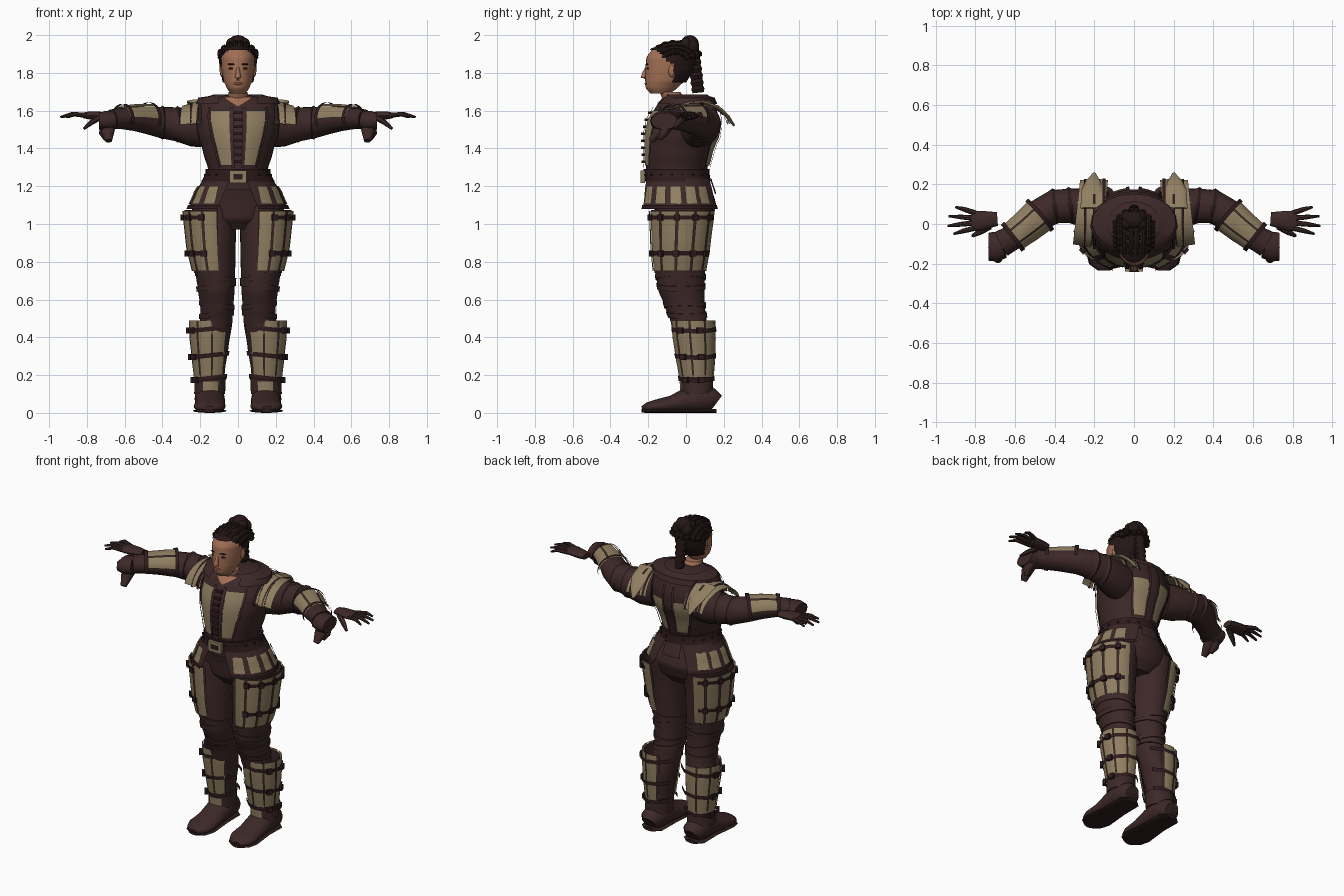
import bpy, bmesh, math
from mathutils import Vector, Matrix

if "Cube" in bpy.data.objects:
    bpy.data.objects.remove(bpy.data.objects["Cube"])


def material(name, *rgb):
    m = bpy.data.materials.new(name)
    m.use_nodes = True
    m.diffuse_color = (*rgb, 1)
    m.node_tree.nodes["Principled BSDF"].inputs["Base Color"].default_value = (*rgb, 1)
    return m


CLOTH = material("maroon leather", .047, .021, .021)
STRAP = material("dark strap", .027, .011, .012)
PLATE = material("tan plate", .28, .21, .12)
SKIN = material("skin", .36, .16, .09)
LIPS = material("lips", .22, .07, .05)
HAIR = material("dark hair", .018, .008, .008)


def finish(bm, name, mat, mirror=False, thick=0):
    if thick:
        bmesh.ops.solidify(bm, geom=bm.faces[:], thickness=thick)
    bmesh.ops.recalc_face_normals(bm, faces=bm.faces[:])
    mesh = bpy.data.meshes.new(name)
    bm.to_mesh(mesh)
    bm.free()
    mesh.materials.append(mat)
    mesh.shade_smooth()
    mesh.set_sharp_from_angle(angle=math.radians(40))
    ob = bpy.data.objects.new(name, mesh)
    bpy.context.collection.objects.link(ob)
    if mirror:
        mod = ob.modifiers.new("Mirror", 'MIRROR')
        mod.use_mirror_merge = False
    return ob


def loft(bm, rings, closed):
    rows = [[bm.verts.new(p) for p in r] for r in rings]
    n = len(rows[0])
    for a, b in zip(rows, rows[1:]):
        for i in range(n if closed else n - 1):
            j = (i + 1) % n
            bm.faces.new((a[i], a[j], b[j], b[i]))
    if closed:
        bm.faces.new(rows[0][::-1])
        bm.faces.new(rows[-1])


def arc(a0, a1, n):
    return [math.radians(a0 + (a1 - a0) * i / n) for i in range(n + 1)]


def section(secs, z):
    # secs: (z, centre x, centre y, radius x, radius y), rising
    for a, b in zip(secs, secs[1:]):
        if z <= b[0]:
            break
    t = min(max((z - a[0]) / (b[0] - a[0]), 0), 1)
    t = t * t * (3 - 2 * t) * .4 + t * .6
    return [p + (q - p) * t for p, q in zip(a, b)][1:]


def ring(secs, z, angles, grow=0, tilt=0):
    cx, cy, rx, ry = section(secs, z)
    return [Vector((cx + (rx + grow) * math.cos(t), cy + (ry + grow) * math.sin(t),
                    z + tilt * math.cos(t))) for t in angles]


def body(name, secs, mat, mirror=False, grow=0, z0=None, z1=None, rows=24, tilt=0):
    z0, z1 = (secs[0][0] if z0 is None else z0), (secs[-1][0] if z1 is None else z1)
    bm = bmesh.new()
    loft(bm, [ring(secs, z0 + (z1 - z0) * k / rows, arc(0, 360, 36)[:-1], grow, tilt)
              for k in range(rows + 1)], True)
    return finish(bm, name, mat, mirror)


def plates(name, secs, z0, z1, spans, mat, grow=.012, tilt=0, mirror=True, thick=.01, rows=6):
    # spans: (start, end) angles, or (low start, low end, high start, high end)
    bm = bmesh.new()
    for s in spans:
        lo, hi = s[:2], s[-2:]
        rings = []
        for k in range(rows + 1):
            t = k / rows
            a, b = [p + (q - p) * t for p, q in zip(lo, hi)]
            rings.append(ring(secs, z0 + (z1 - z0) * t, arc(a, b, 8), grow, tilt))
        loft(bm, rings, False)
    return finish(bm, name, mat, mirror, thick)


def tubes(name, paths, mat, mirror=True, span=None, grow=0, n=14, thick=.008):
    # paths: lists of (x, y, z, width radius, height radius)
    bm = bmesh.new()
    angles = arc(*span, n) if span else arc(0, 360, n)[:-1]
    for pts in paths:
        rings = []
        for i, p in enumerate(pts):
            c = Vector(p[:3])
            t = (Vector(pts[min(i + 1, len(pts) - 1)][:3]) - Vector(pts[max(i - 1, 0)][:3])).normalized()
            u = Vector((1, 0, 0)) if abs(t.z) > .95 else Vector((0, 0, 1)).cross(t).normalized()
            v = t.cross(u)
            rings.append([c + u * (p[3] + grow) * math.cos(a) + v * (p[4] + grow) * math.sin(a) for a in angles])
        loft(bm, rings, not span)
    return finish(bm, name, mat, mirror, thick if span else 0)


def blobs(name, items, mat, mirror=True, box=False):
    # items: (position, scale, turn about z in degrees)
    bm = bmesh.new()
    for pos, sc, turn in items:
        m = Matrix.Translation(pos) @ Matrix.Rotation(math.radians(turn), 4, 'Z') @ Matrix.Diagonal((*sc, 1))
        if box:
            bmesh.ops.create_cube(bm, size=2, matrix=m)
        else:
            bmesh.ops.create_uvsphere(bm, u_segments=16, v_segments=10, radius=1, matrix=m)
    return finish(bm, name, mat, mirror)


def buckles(name, secs, z, angles, grow=.02, size=(.008, .016, .016)):
    items = []
    for a in angles:
        p = ring(secs, z, [math.radians(a)], grow)[0]
        items.append((p, size, a))
    blobs(name, items, STRAP, True, True)


# Torso, pelvis and belt
TORSO = [(1.18, 0, -.04, .2, .16), (1.28, 0, -.05, .155, .16), (1.38, 0, -.04, .185, .175),
         (1.48, 0, -.02, .215, .195), (1.56, 0, -.01, .225, .185), (1.63, 0, 0, .21, .155),
         (1.67, 0, .01, .2, .13), (1.68, 0, .0, .12, .1)]
PELVIS = [(.97, 0, -.01, .12, .1), (1.03, 0, -.01, .21, .15), (1.1, 0, -.005, .23, .165), (1.24, 0, -.04, .18, .16)]
body("jacket", TORSO, CLOTH)
body("trouser_seat", PELVIS, CLOTH)
body("belt", TORSO, STRAP, grow=.014, z0=1.225, z1=1.29, rows=4)
plates("front_panels", TORSO, 1.31, 1.6, [(-79, -58, -79, -50)], PLATE, .009)
plates("back_panels", TORSO, 1.31, 1.53, [(60, 82, 54, 80)], PLATE, .009)
plates("panel_edges", TORSO, 1.3, 1.62, [(-58, -54, -50, -46), (-84, -79), (80, 84), (55, 59, 50, 54)], CLOTH, .015)
plates("collar", TORSO, 1.635, 1.685, [(-62, 90)], CLOTH, .012, thick=.015)
plates("neckline_skin", TORSO, 1.625, 1.672, [(-91, -89, -112, -68)], SKIN, .004, mirror=False)
blobs("lacing", [((0, section(TORSO, z)[1] - section(TORSO, z)[3] - .01, z), (.02, .012, .007), 0)
                 for z in [1.33 + .037 * k for k in range(8)]], STRAP, False, True)
blobs("belt_buckle", [((0, -.228, 1.25), (.046, .012, .032), 0)], PLATE, False, True)
blobs("buckle_slot", [((0, -.24, 1.25), (.025, .002, .014), 0)], STRAP, False, True)
buckles("belt_studs", TORSO, 1.26, range(-70, 90, 20), .016, (.004, .006, .006))

# Skirt of hip plates
SKIRT = [(1.08, 0, -.03, .265, .215), (1.16, 0, -.035, .23, .195), (1.24, 0, -.04, .185, .175)]
plates("hip_skirt", SKIRT, 1.085, 1.24, [(-66, 62, -76, 70)], CLOTH, 0)
plates("hip_plates", SKIRT, 1.105, 1.2, [(a, a + 17) for a in (-62, -38, -14, 9, 31)], PLATE, .008)
plates("hip_skirt_trim", SKIRT, 1.08, 1.1, [(-67, 63)], STRAP, .008, rows=1)
plates("back_flap", SKIRT, 1.16, 1.24, [(74, 106)], CLOTH, 0, mirror=False)

# Legs
LEG = [(.1, .15, .06, .075, .078), (.22, .145, .055, .075, .08), (.35, .138, .045, .088, .095),
       (.48, .115, .015, .085, .095), (.56, .112, -.005, .087, .105), (.65, .115, -.025, .097, .122),
       (.74, .12, -.03, .105, .13), (.9, .128, -.028, .116, .143), (1.1, .125, -.01, .118, .15)]
body("trouser_leg", LEG, CLOTH, True, rows=40)
for i, (z, tilt) in enumerate([(.72, .02), (.67, -.015), (.57, .012), (.52, -.01)]):
    body(f"knee_fold_{i}", LEG, CLOTH, True, .006, z - .014, z + .014, 3, tilt)

# Thigh armour
THIGH = [(.74, .128, -.035, .105, .132), (.88, .142, -.03, .125, .15), (1.07, .15, -.022, .135, .165)]
plates("thigh_backing", THIGH, .74, 1.075, [(-108, 92)], CLOTH, .0)
plates("thigh_plates", THIGH, .75, 1.07, [(a, a + 29) for a in range(-105, 75, 33)], PLATE, .009)
for i, z in enumerate((1.035, .845)):
    plates(f"thigh_strap_{i}", THIGH, z - .011, z + .011, [(-75, 75)], STRAP, .015, rows=1)
    buckles(f"thigh_buckles_{i}", THIGH, z, (-72, -40, -8, 25, 58), .014)

# Shin armour
SHIN = [(.19, .143, .055, .085, .086), (.3, .143, .05, .098, .1), (.42, .143, .042, .11, .11), (.49, .143, .04, .11, .11)]
plates("shin_backing", SHIN, .2, .485, [(-135, 118)], CLOTH, -.003)
plates("shin_plates", SHIN, .19, .49, [(a, a + 38) for a in range(-132, 100, 41)], PLATE, .006)
plates("ankle_plate", LEG, .1, .165, [(-120, -65)], PLATE, .012)
for i, z in enumerate((.445, .305, .185)):
    plates(f"shin_strap_{i}", SHIN, z - .012, z + .012, [(-150, 150)], STRAP, .013, tilt=-.012, rows=1)
    buckles(f"shin_buckles_{i}", SHIN, z - .01, (-35, 15), .015)

# Boots
tubes("boot", [[(.15, .16, .05, .045, .05), (.15, .14, .065, .068, .064), (.15, .06, .075, .08, .075),
                (.148, 0, .065, .078, .064), (.148, -.08, .045, .08, .045), (.15, -.16, .035, .085, .035),
                (.152, -.205, .028, .068, .027), (.153, -.232, .022, .03, .014)]], CLOTH, n=20)
body("boot_shaft", LEG, CLOTH, True, .007, .1, .2, 5)
tubes("sole", [[(.15, .162, .011, .04, .011), (.15, .13, .011, .075, .011), (.148, 0, .011, .075, .011),
                (.15, -.15, .011, .09, .011), (.152, -.205, .011, .075, .011), (.153, -.235, .011, .03, .01)]], STRAP)

# Sleeves, bracers and gloves
ARM = [(.17, .06, 1.515, .1, .11), (.24, .08, 1.515, .098, .105), (.32, .092, 1.528, .088, .09),
       (.4, .088, 1.537, .085, .083), (.47, .05, 1.548, .08, .074), (.54, -.01, 1.556, .072, .065),
       (.62, -.072, 1.558, .064, .055), (.67, -.1, 1.555, .068, .052)]
tubes("sleeve", [ARM], CLOTH, n=24)
for i in (2, 3):
    x, y, z, a, b = ARM[i]
    tubes(f"sleeve_fold_{i}", [[(x - .015, y, z, a - .004, b - .004), (x, y, z, a + .007, b + .007),
                                (x + .015, y - .004, z, a - .004, b - .004)]], CLOTH, n=24)
for i, span in enumerate([(10, 62), (67, 118), (123, 175)]):
    tubes(f"bracer_plate_{i}", [ARM[4:7]], PLATE, span=span, grow=.014, n=6)
for i in (4, 6):
    a, b = Vector(ARM[i]), Vector(ARM[i]).lerp(Vector(ARM[i + 1 if i == 4 else i - 1]), .22)
    tubes(f"bracer_strap_{i}", [[a, b] if i == 4 else [b, a]], STRAP, span=(-10, 200), grow=.022)
tubes("glove_cuff", [[(.66, -.105, 1.55, .068, .05), (.7, -.115, 1.545, .076, .055), (.735, -.115, 1.545, .07, .045)],
                     [(.68, -.11, 1.53, .035, .035), (.69, -.15, 1.485, .035, .03), (.685, -.185, 1.44, .018, .015)],
                     [(.7, -.09, 1.53, .03, .03), (.71, -.12, 1.48, .026, .026), (.7, -.14, 1.45, .014, .012)]], CLOTH)
tubes("hand", [[(.69, .025, 1.57, .035, .018), (.73, .022, 1.572, .042, .023), (.79, .015, 1.575, .052, .021),
                (.82, .015, 1.575, .046, .015)]], CLOTH)
FINGERS = [(.8, .055, .86, .075, .9, .085), (.81, .03, .87, .035, .935, .04),
           (.81, .005, .88, -.002, .94, -.01), (.8, -.02, .86, -.035, .91, -.05)]
tubes("fingers", [[(a, b, 1.575, .014, .013), (c, d, 1.582, .012, .011), (e, f, 1.566, .006, .006)]
                  for a, b, c, d, e, f in FINGERS]
      + [[(.73, -.01, 1.565, .02, .016), (.78, -.04, 1.535, .016, .014), (.815, -.06, 1.505, .008, .008)]], CLOTH, n=8)

# Layered shoulder plates
for i, (x, rh, rv) in enumerate([(.15, .172, .165), (.2, .178, .152), (.245, .168, .138)]):
    pts = [(x, .055, 1.5, rh, rv), (x + .045, .06, 1.5, rh, rv - .01)]
    tubes(f"shoulder_plate_{i}", [pts], PLATE, span=(12, 168), n=18)
    trim = [(x - .006, .055, 1.5, rh, rv), (x + .008, .055, 1.5, rh, rv)]
    tubes(f"shoulder_trim_{i}", [trim], STRAP, span=(10, 170), grow=.006, n=18)
tubes("shoulder_wing", [[(.21, .08, 1.65, .06, .01), (.21, .17, 1.615, .055, .012), (.205, .22, 1.57, .035, .01),
                         (.2, .255, 1.52, .008, .006)]], PLATE)

# Head and face
HEAD = [(1.692, 0, -.135, .04, .055), (1.72, 0, -.13, .06, .084), (1.76, 0, -.11, .077, .106), (1.82, 0, -.09, .087, .125),
        (1.88, 0, -.08, .09, .13), (1.925, 0, -.07, .075, .11), (1.955, 0, -.05, .035, .06)]
body("head", HEAD, SKIN)
body("neck", [(1.65, 0, -.06, .06, .06), (1.7, 0, -.085, .05, .055)], SKIN, rows=2)
tubes("nose", [[(0, -.2, 1.835, .008, .012), (0, -.217, 1.8, .011, .014), (0, -.226, 1.776, .017, .014),
                (0, -.212, 1.765, .012, .008)]], SKIN, False)
blobs("ears", [((.085, -.075, 1.81), (.012, .018, .032), 0)], SKIN)
blobs("lips", [((0, -.212, 1.743), (.025, .007, .008), 0)], LIPS, False)
blobs("eyes", [((.036, -.203, 1.823), (.015, .004, .006), 18)], HAIR)
blobs("eyebrows", [((.037, -.206, 1.846), (.02, .004, .004), 18)], HAIR)

# Hair cap, rolled braids, bun and ponytail
bm = bmesh.new()
loft(bm, [ring(HEAD, 1.75 + .2 * k / 20, arc(0, 360, 36)[:-1], .012) for k in range(21)], True)
bare = [f for f in bm.faces if f.calc_center_median().y < -.065 - max(0, f.calc_center_median().z - 1.84) * 1.2
        and f.calc_center_median().z < 1.918]
bmesh.ops.delete(bm, geom=bare, context='FACES')
finish(bm, "hair_cap", HAIR)
braids = []
for x in (.014, .044, .072, .09):
    c = math.sqrt(1 - (x / .105) ** 2)
    braids.append([(x, -.055 - .135 * c * math.cos(t), 1.86 + .098 * c * math.sin(t), r, r)
                   for t, r in [(a, .013 + .006 * (k % 2)) for k, a in enumerate(arc(38, 165, 14))]])
tubes("braids", braids, HAIR, n=8)
blobs("bun", [((0, .02, 1.952), (.055, .048, .048), 0), ((.03, .035, 1.935), (.035, .035, .04), 0),
              ((.035, .0, 1.955), (.028, .03, .03), 0)], HAIR)
tubes("ponytail", [[(0, .04 + .025 * k / 12, 1.91 - .215 * k / 12, .033 + .008 * (k % 2) - .001 * k,
                     .03 + .006 * (k % 2)) for k in range(13)]], HAIR, False)
